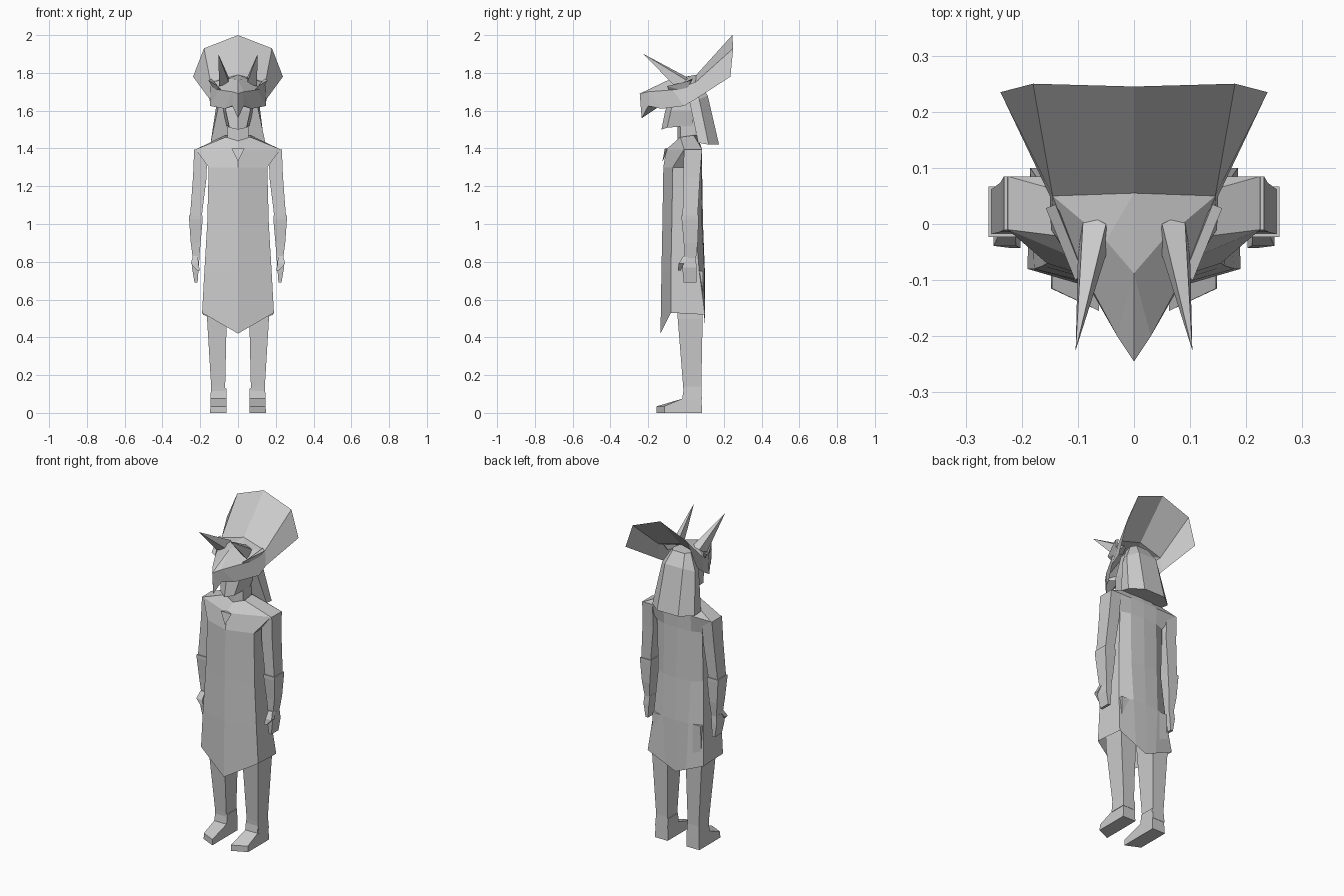
import bpy, bmesh

cube = bpy.data.objects.get("Cube")
if cube:
    bpy.data.objects.remove(cube, do_unlink=True)

GREY = (0.6, 0.6, 0.6, 1)
stone = bpy.data.materials.new("plain_grey")
stone.use_nodes = True
stone.diffuse_color = GREY
stone.node_tree.nodes["Principled BSDF"].inputs["Base Color"].default_value = GREY


def build(name, points, faces, mirror=False):
    """Flat shaded mesh, optionally mirrored across x = 0."""
    mesh = bpy.data.meshes.new(name)
    mesh.from_pydata(points, [], faces)
    mesh.materials.append(stone)
    bm = bmesh.new()
    bm.from_mesh(mesh)
    if mirror:
        copy = bmesh.ops.duplicate(bm, geom=bm.verts[:] + bm.edges[:] + bm.faces[:])["geom"]
        for v in [g for g in copy if isinstance(g, bmesh.types.BMVert)]:
            v.co.x *= -1
        bmesh.ops.remove_doubles(bm, verts=bm.verts[:], dist=0.0005)
    bmesh.ops.recalc_face_normals(bm, faces=bm.faces[:])
    bm.to_mesh(mesh)
    bm.free()
    ob = bpy.data.objects.new(name, mesh)
    bpy.context.collection.objects.link(ob)
    return ob


def loft(name, rows, mirror=False, caps=True):
    """Skin rings that all have the same number of points."""
    n = len(rows[0])
    points = [p for row in rows for p in row]
    faces = [(r * n + i, r * n + (i + 1) % n, (r + 1) * n + (i + 1) % n, (r + 1) * n + i)
             for r in range(len(rows) - 1) for i in range(n)]
    if caps:
        faces += [tuple(range(n)), tuple(range(len(points) - n, len(points)))]
    return build(name, points, faces, mirror)


def whole(half):
    """Complete a half ring running from the front to the back."""
    return half + [(-x, y, z) for x, y, z in reversed(half) if x > 0]


def box_ring(z, cx, cy, hx, hy):
    return [(cx + sx * hx, cy + sy * hy, z) for sx, sy in ((-1, -1), (1, -1), (1, 1), (-1, 1))]


def limb(name, sections):
    return loft(name, [box_ring(*s) for s in sections], mirror=True)


def level(z, points):
    return whole([(x, y, z) for x, y in points])


# Long robe with shoulder yoke and pointed hem
hem = whole([(0, -.135, .42), (.19, -.08, .53), (.185, .1, .52), (.07, .1, .47), (0, .1, .44)])
thigh = level(.75, [(0, -.13), (.178, -.08), (.165, .07), (.085, .098), (0, .1)])
waist = level(1, [(0, -.125), (.163, -.075), (.15, .05), (.09, .085), (0, .09)])
chest = level(1.3, [(0, -.12), (.155, -.07), (.15, .06), (.09, .08), (0, .085)])
shoulder = level(1.395, [(0, -.105), (.225, -.01), (.225, .085), (.09, .085), (0, .085)])
collar = whole([(0, -.05, 1.44), (.065, -.03, 1.46), (.065, .04, 1.47), (.04, .055, 1.47), (0, .06, 1.47)])
loft("robe", [hem, thigh, waist, chest, shoulder, collar], caps=False)

# Neck and the face below the mask
neck = [(0, -.045), (.055, -.03), (.055, .05)]
loft("neck", [level(z, neck) for z in (1.42, 1.58)])
jaw = whole([(0, -.13, 1.5), (.045, -.1, 1.51), (.06, .03, 1.52)])
loft("face", [jaw, level(1.6, [(0, -.11), (.065, -.08), (.08, .05)]),
              level(1.72, [(0, -.06), (.06, -.04), (.07, .06)])])

# Pendant at the collar
build("pendant", [(-.035, -.112, 1.4), (.035, -.112, 1.4), (0, -.125, 1.33), (0, -.09, 1.4)],
      [(0, 1, 2), (0, 2, 3), (1, 3, 2), (0, 3, 1)])

# Arms, cuffs, hands and thumbs
limb("arms", [(1.395, .198, .037, .034, .048), (1.25, .202, .03, .036, .044),
              (1.04, .223, .022, .031, .04)])
limb("forearms", [(1.045, .223, .022, .036, .045), (1.025, .223, .022, .036, .045),
                  (.9, .224, .025, .026, .037), (.81, .222, .022, .016, .03)])
limb("hands", [(.82, .222, .02, .018, .032), (.77, .226, .018, .018, .038), (.69, .222, .022, .008, .034)])
limb("thumbs", [(.83, .225, 0, .014, .014), (.79, .23, -.025, .02, .014), (.755, .21, -.035, .008, .008)])

# Legs and feet
limb("legs", [(.75, .1, .02, .06, .07), (.5, .112, .022, .052, .066),
              (.14, .105, .033, .037, .048), (.07, .105, .036, .042, .048)])
sole = [(.085, 0), (-.155, 0), (-.155, .035), (-.02, .075), (-.012, .13), (.08, .13)]
loft("feet", [[(.062, y, z) for y, z in sole],
              [(.148 - z / 20, y + (.04 if y < -.1 else 0), z) for y, z in sole]], mirror=True)

# Block of hair down the back
loft("hair", [
    whole([(.05, -.01, 1.75), (.06, .04, 1.75), (.04, .07, 1.75)]),
    whole([(.1, .02, 1.64), (.11, .07, 1.66), (.06, .115, 1.68)]),
    whole([(.145, .065, 1.43), (.14, .12, 1.42), (.07, .175, 1.42)])])

# Beaked mask
P = dict(crown=(0, .055, 1.79), brow=(.05, -.03, 1.77), bridge=(0, -.088, 1.765),
         eye=(.1, -.07, 1.71), side=(.145, .05, 1.75), cheek=(.15, .05, 1.66),
         jaw=(.148, -.01, 1.625), lip=(.07, -.13, 1.61), nose=(.03, -.2, 1.7),
         tip=(0, -.245, 1.69), mouth=(.03, -.2, 1.625), beak=(0, -.235, 1.56),
         palate=(0, -.13, 1.63), rim_top=(0, .245, 2), rim_mid=(.18, .25, 1.93),
         rim_low=(.238, .235, 1.78))


def patch(name, outline):
    keys = list(P)
    return build(name, list(P.values()),
                 [tuple(keys.index(k) for k in face.split()) for face in outline], mirror=True)


mask = patch("mask", [
    "crown brow side", "brow eye side", "crown bridge brow", "bridge nose eye brow",
    "bridge tip nose", "side eye jaw cheek", "eye nose lip jaw", "nose mouth lip",
    "nose tip beak mouth", "mouth beak palate lip"])
frill = patch("frill", ["crown side rim_mid rim_top", "side cheek rim_low rim_mid"])
for ob in (mask, frill):
    bm = bmesh.new()
    bm.from_mesh(ob.data)
    bmesh.ops.delete(bm, geom=[v for v in bm.verts if not v.link_faces], context="VERTS")
    bm.to_mesh(ob.data)
    bm.free()

# Brow horns and the ridges beside them
build("horns", [(.045, -.04, 1.74), (.1, -.06, 1.73), (.09, .02, 1.75), (.05, 0, 1.78), (.104, -.225, 1.9)],
      [(0, 1, 4), (1, 2, 4), (2, 3, 4), (3, 0, 4), (0, 3, 2, 1)], mirror=True)
build("brow_ridges", [(.09, -.09, 1.71), (.105, -.1, 1.73), (.157, .028, 1.76), (.14, .035, 1.77),
                      (.12, 0, 1.7)],
      [(0, 1, 2, 3), (0, 1, 4), (1, 2, 4), (2, 3, 4), (3, 0, 4)], mirror=True)
